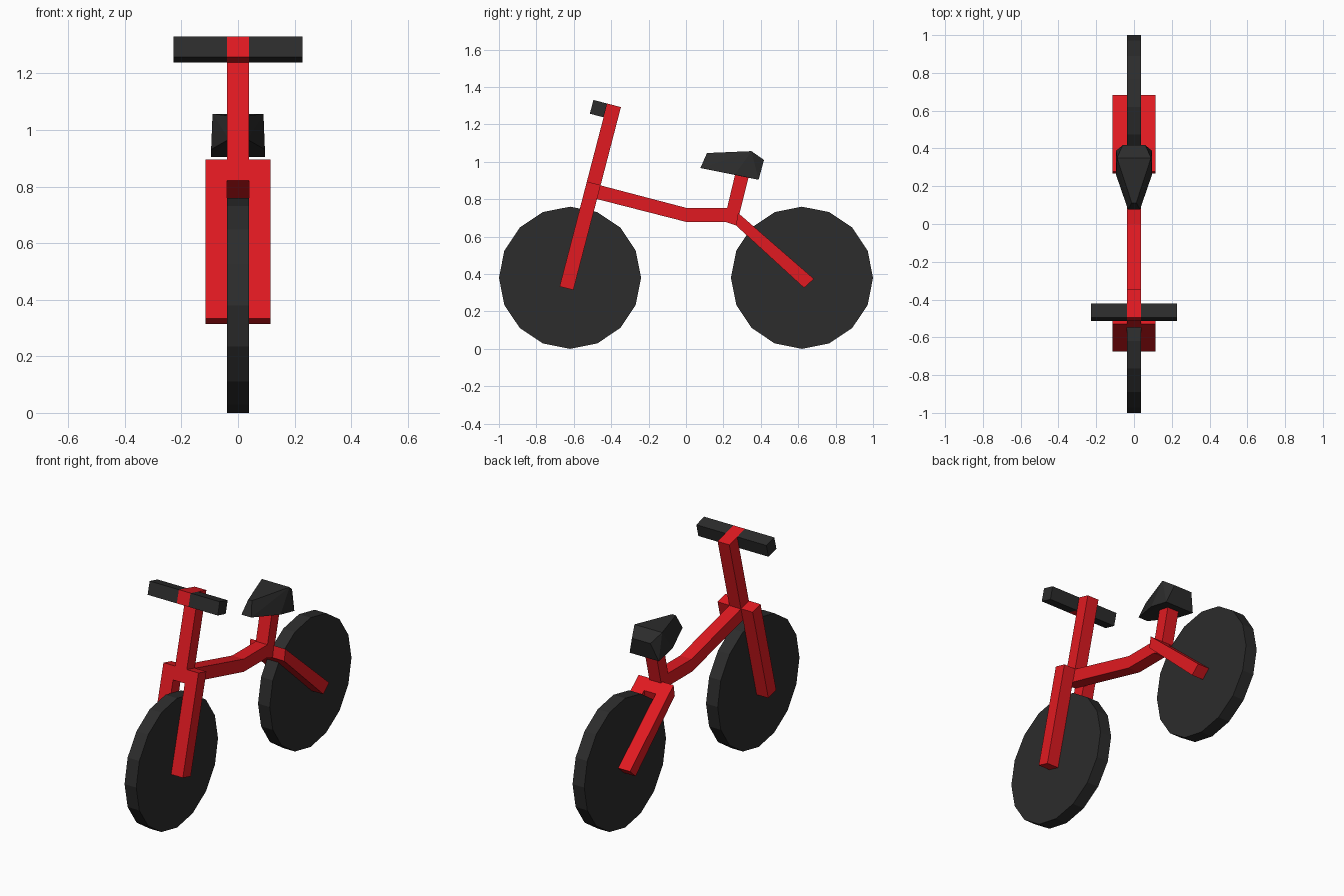
import bpy, bmesh, math
from mathutils import Vector

if "Cube" in bpy.data.objects:
    bpy.data.objects.remove(bpy.data.objects["Cube"])

H = 0.038  # half the tube thickness


def material(name, colour):
    m = bpy.data.materials.new(name)
    m.diffuse_color = colour
    m.use_nodes = True
    m.node_tree.nodes["Principled BSDF"].inputs["Base Color"].default_value = m.diffuse_color
    return m


RED = material("red_paint", (0.75, 0.01, 0.015, 1))
BLACK = material("black_rubber", (0.025, 0.025, 0.025, 1))


def finish(name, bm, mat):
    bmesh.ops.recalc_face_normals(bm, faces=bm.faces)
    mesh = bpy.data.meshes.new(name)
    bm.to_mesh(mesh)
    bm.free()
    mesh.materials.append(mat)
    ob = bpy.data.objects.new(name, mesh)
    bpy.context.collection.objects.link(ob)


def prism(name, profile, x0, x1, mat):
    """Side profile (y, z) extruded across x."""
    bm = bmesh.new()
    face = bm.faces.new([bm.verts.new((x0, y, z)) for y, z in profile])
    out = bmesh.ops.extrude_face_region(bm, geom=[face])["geom"]
    verts = [v for v in out if isinstance(v, bmesh.types.BMVert)]
    bmesh.ops.translate(bm, verts=verts, vec=(x1 - x0, 0, 0))
    finish(name, bm, mat)


def bar(p, q):
    """Square-ended profile of a tube from p to q."""
    p, q = Vector(p), Vector(q)
    d = (q - p).normalized()
    n = Vector((-d.y, d.x)) * H
    return [p + n, q + n, q - n, p - n]


def steer(z):
    """Point on the leaning steering axis."""
    return (-0.639 + 0.26 * (z - 0.324), z)


# Wheels: 16-sided solid discs
for name, y in (("front_wheel", -0.62), ("rear_wheel", 0.62)):
    ring = [(y + 0.38 * math.cos(i * math.tau / 16),
             0.38 + 0.38 * math.sin(i * math.tau / 16)) for i in range(16)]
    prism(name, ring, -H, H, BLACK)

# Steering column, its lower end bridging the fork
prism("steering_column", bar(steer(0.811), steer(1.302)), -H, H, RED)

# Handlebar clamp and grips, ahead of the column top
top = Vector(steer(1.302))
axis = Vector((0.2516, 0.9678))
ahead = Vector((-0.9678, 0.2516))
a = top + ahead * H
b = a + ahead * 2 * H
grip = [a, b, b - axis * 2 * H, a - axis * 2 * H]
prism("handlebar_clamp", grip, -H, H, RED)

# Rear stay shapes
stay = [(0.278, 0.727), (0.684, 0.374), (0.631, 0.326), (0.267, 0.66)]
bridge = [(0.278, 0.727), (0.335, 0.677), (0.32, 0.612), (0.267, 0.66)]
prism("rear_bridge", bridge, -H, H, RED)

# Paired parts: grips, fork legs, rear stays
for side, s in (("left", -1), ("right", 1)):
    prism(side + "_grip", grip, s * H, s * 0.228, BLACK)
    prism(side + "_fork_leg", bar(steer(0.324), steer(0.885)), s * H, s * 3 * H, RED)
    prism(side + "_rear_stay", stay, s * H, s * 3 * H, RED)

# Bent frame tube and seat post
prism("frame_tube", [(-0.465, 0.876), (0, 0.754), (0.22, 0.754), (0.209, 0.679),
                     (0, 0.679), (-0.485, 0.803)], -H, H, RED)
prism("seat_post", [(0.209, 0.679), (0.267, 0.66), (0.287, 0.727), (0.34, 0.94),
                    (0.268, 0.955), (0.22, 0.754)], -H, H, RED)

# Saddle: faceted wedge narrowing to the nose
bm = bmesh.new()
for x, y, z in ((0.012, 0.112, 1.047), (0.09, 0.35, 1.057), (0.06, 0.417, 1.01),
                (0.032, 0.077, 0.967), (0.095, 0.26, 0.931), (0.095, 0.388, 0.904)):
    bm.verts.new((x, y, z))
    bm.verts.new((-x, y, z))
bmesh.ops.convex_hull(bm, input=bm.verts)
finish("saddle", bm, BLACK)
